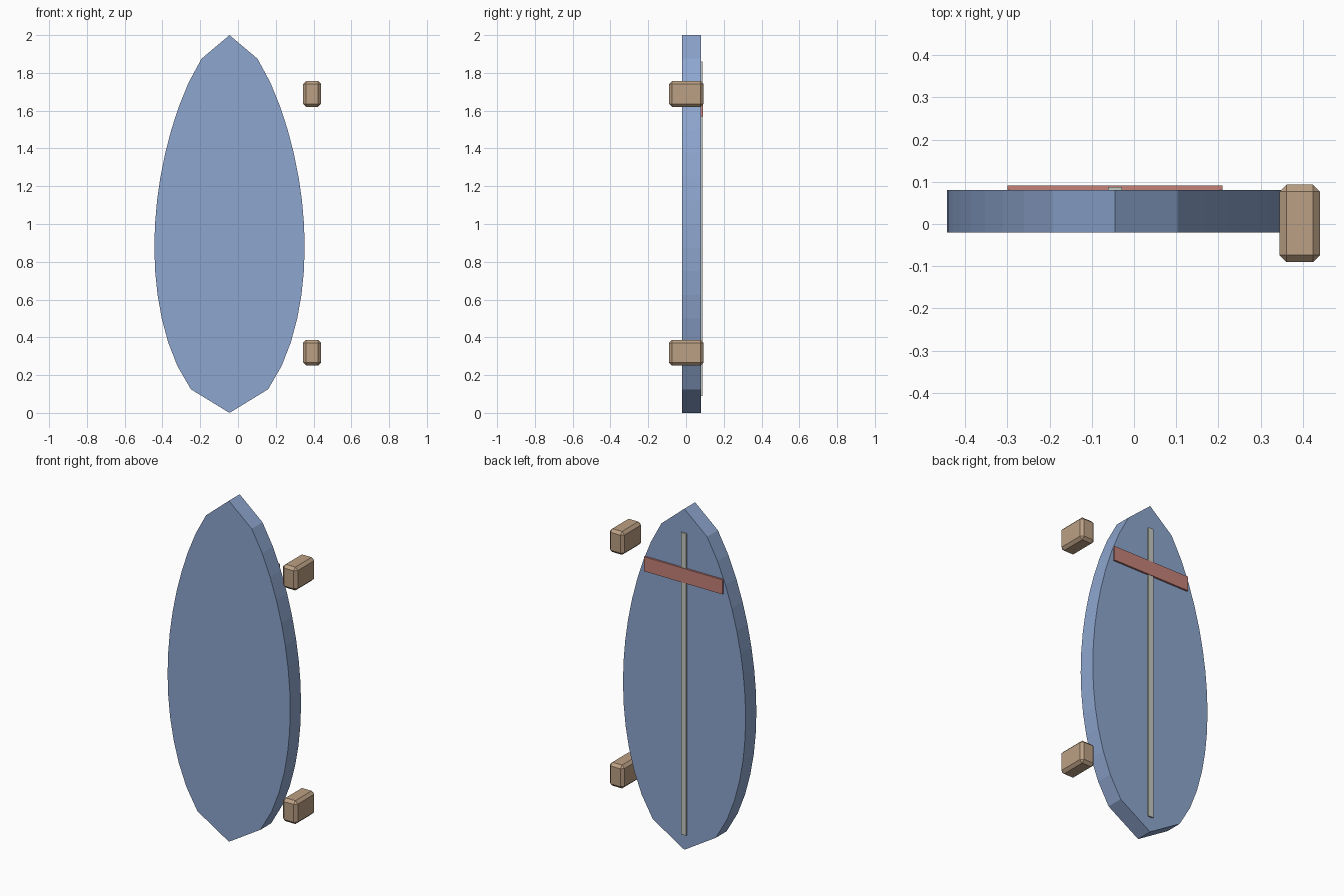
import bpy, bmesh, math

cube = bpy.data.objects.get("Cube")
if cube:
    bpy.data.objects.remove(cube, do_unlink=True)


def make_material(name, rgb):
    mat = bpy.data.materials.new(name)
    mat.use_nodes = True
    colour = (*rgb, 1)
    mat.diffuse_color = colour
    mat.node_tree.nodes["Principled BSDF"].inputs["Base Color"].default_value = colour
    return mat


blue = make_material("board blue", (0.27, 0.38, 0.62))
tan = make_material("wood tan", (0.50, 0.35, 0.23))
red = make_material("stripe red", (0.56, 0.22, 0.19))
grey = make_material("stringer grey", (0.56, 0.58, 0.53))


def add_object(name, bm, mat):
    bmesh.ops.recalc_face_normals(bm, faces=bm.faces)
    mesh = bpy.data.meshes.new(name)
    bm.to_mesh(mesh)
    bm.free()
    mesh.materials.append(mat)
    obj = bpy.data.objects.new(name, mesh)
    bpy.context.collection.objects.link(obj)
    return obj


def add_box(name, low, high, mat, bevel=0):
    bm = bmesh.new()
    bmesh.ops.create_cube(bm, size=1)
    for v in bm.verts:
        v.co = [(a + b) / 2 + c * (b - a) for a, b, c in zip(low, high, v.co)]
    obj = add_object(name, bm, mat)
    if bevel:
        mod = obj.modifiers.new("chamfer", 'BEVEL')
        mod.width = bevel
        mod.segments = 1
    return obj


BOARD_X, FRONT_Y, BACK_Y = -0.045, -0.02, 0.08
HEIGHT, STEPS = 2.0, 16


def half_width(t):
    return 0.398 * max(0, math.sin(math.pi * t ** 0.844)) ** 0.55


# Board: pointed outline extruded through its thickness
right = [(half_width(i / STEPS), HEIGHT * i / STEPS) for i in range(STEPS + 1)]
left = [(-x, z) for x, z in reversed(right[1:-1])]
right[0], right[-1] = (0, 0), (0, HEIGHT)
bm = bmesh.new()
face = bm.faces.new([bm.verts.new((BOARD_X + x, FRONT_Y, z)) for x, z in right + left])
extruded = bmesh.ops.extrude_face_region(bm, geom=[face], use_keep_orig=True)
for v in extruded["geom"]:
    if isinstance(v, bmesh.types.BMVert):
        v.co.y = BACK_Y
add_object("board", bm, blue)

# Central stringer and cross stripe on the back
add_box("stringer", (BOARD_X - 0.017, BACK_Y - 0.01, 0.09),
        (BOARD_X + 0.017, BACK_Y + 0.008, 1.86), grey)
add_box("cross_stripe", (BOARD_X - 0.255, BACK_Y - 0.01, 1.57),
        (BOARD_X + 0.255, BACK_Y + 0.011, 1.655), red)

# Chamfered wall blocks beside the board
for name, z in (("lower_block", 0.25), ("upper_block", 1.62)):
    add_box(name, (0.345, -0.09, z), (0.44, 0.093, z + 0.137), tan, 0.016)
